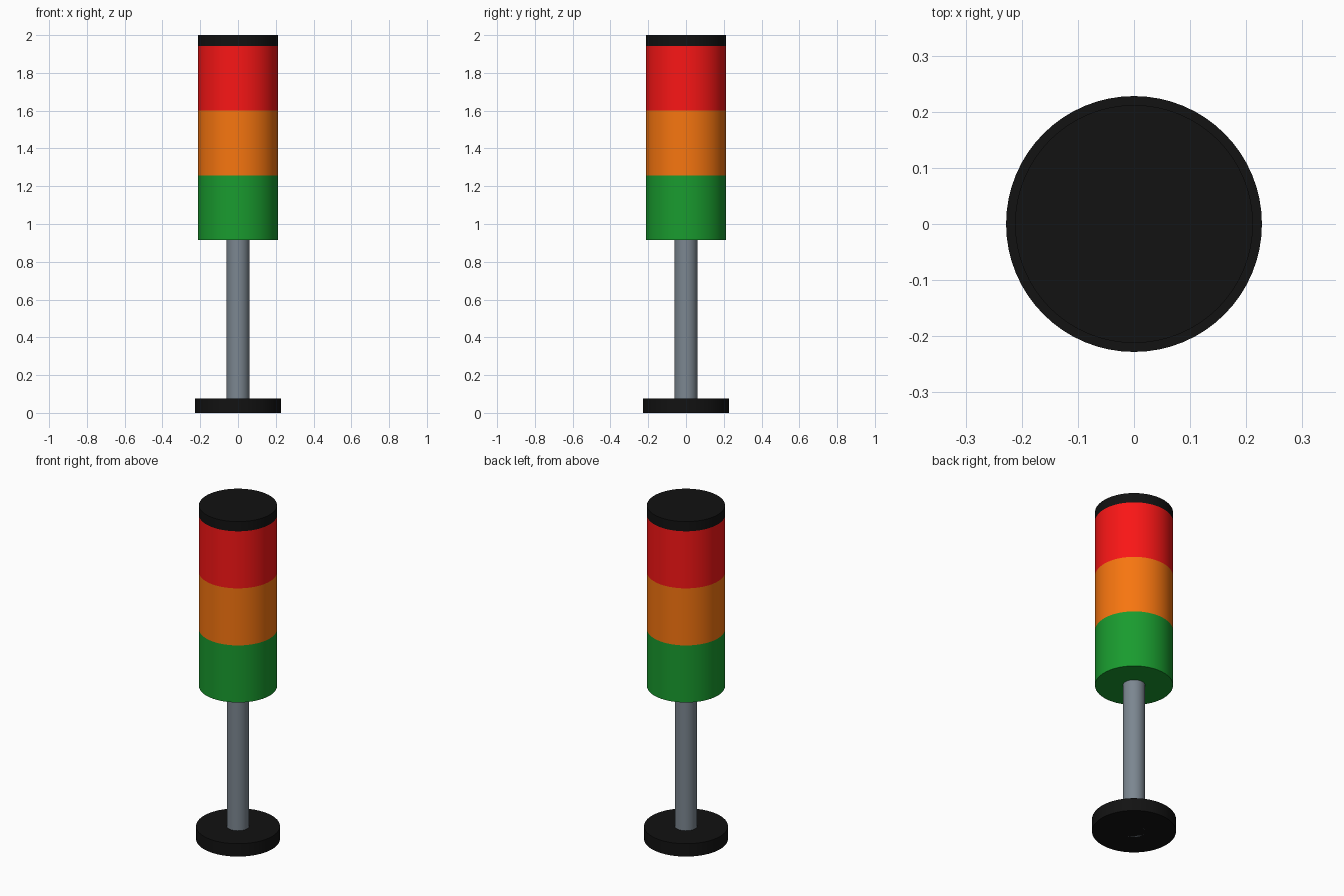
import bpy
import math

if "Cube" in bpy.data.objects:
    bpy.data.objects.remove(bpy.data.objects["Cube"])


def material(name, rgb):
    mat = bpy.data.materials.new(name)
    mat.diffuse_color = (*rgb, 1.0)
    mat.use_nodes = True
    mat.node_tree.nodes["Principled BSDF"].inputs["Base Color"].default_value = mat.diffuse_color
    return mat


def cylinder(name, radius, z0, z1, mat):
    """Upright smooth-sided cylinder between two heights."""
    bpy.ops.mesh.primitive_cylinder_add(
        vertices=64, radius=radius, depth=z1 - z0, location=(0, 0, (z0 + z1) / 2))
    obj = bpy.context.object
    obj.name = name
    obj.data.materials.append(mat)
    bpy.ops.object.shade_smooth_by_angle(angle=math.radians(30))
    return obj


black = material("black_plastic", (0.006, 0.006, 0.006))
steel = material("steel", (0.2, 0.24, 0.28))

# Base disc and the pole that runs through it
cylinder("base", 0.228, 0.0, 0.077, black)
cylinder("pole", 0.061, 0.0, 0.916, steel)

# Stacked lamp segments, bottom to top
LAMP_RADIUS, LAMP_BOTTOM, LAMP_HEIGHT = 0.212, 0.916, 0.342
lamps = [
    ("green", (0.01, 0.33, 0.028)),
    ("amber", (0.93, 0.18, 0.005)),
    ("red", (0.95, 0.008, 0.008)),
]
for i, (colour, rgb) in enumerate(lamps):
    z = LAMP_BOTTOM + i * LAMP_HEIGHT
    cylinder(colour + "_lamp", LAMP_RADIUS, z, z + LAMP_HEIGHT,
             material(colour + "_lens", rgb))

# Top cap
cylinder("cap", LAMP_RADIUS, LAMP_BOTTOM + 3 * LAMP_HEIGHT, 2.0, black)
